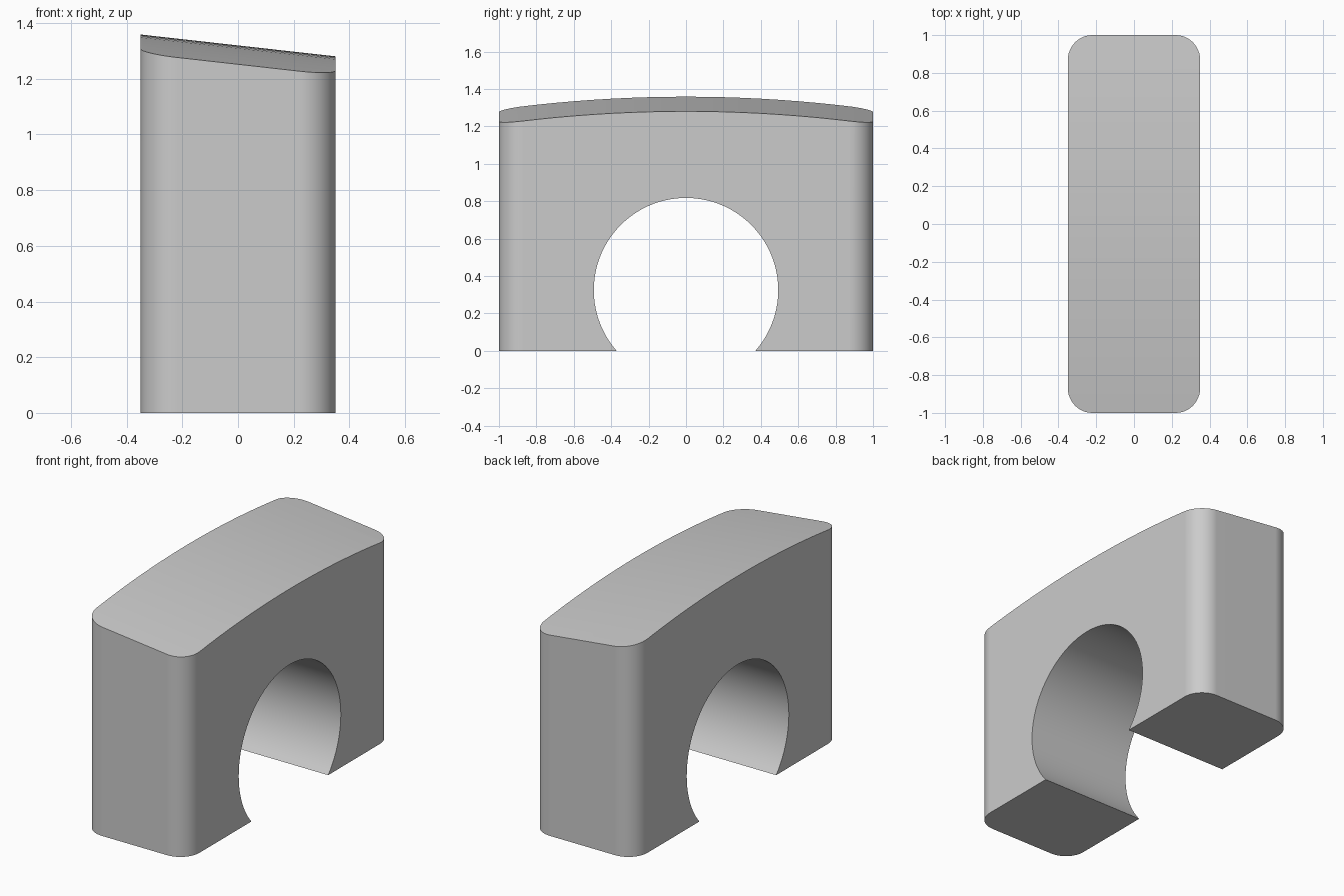
import bpy, bmesh
from math import sin, cos, pi, asin, sqrt

cube = bpy.data.objects.get("Cube")
if cube:
    bpy.data.objects.remove(cube, do_unlink=True)

HALF_W, HALF_L = 0.35, 1.0
CORNER = 0.13
HOLE_R, HOLE_Z = 0.493, 0.325
CROWN_Z, SLOPE, CROWN_R = 1.32, 0.112, 7.4

grey = bpy.data.materials.new("plain grey")
grey.use_nodes = True
colour = (0.6, 0.6, 0.6, 1)
grey.diffuse_color = colour
grey.node_tree.nodes["Principled BSDF"].inputs["Base Color"].default_value = colour


def prism(name, outline, sweep):
    """Extrude a closed planar outline along the sweep vector."""
    bm = bmesh.new()
    face = bm.faces.new([bm.verts.new(p) for p in outline])
    top = bmesh.ops.extrude_face_region(bm, geom=[face])["geom"]
    moved = [v for v in top if isinstance(v, bmesh.types.BMVert)]
    bmesh.ops.translate(bm, verts=moved, vec=sweep)
    bmesh.ops.recalc_face_normals(bm, faces=bm.faces)
    mesh = bpy.data.meshes.new(name)
    bm.to_mesh(mesh)
    bm.free()
    mesh.materials.append(grey)
    obj = bpy.data.objects.new(name, mesh)
    bpy.context.collection.objects.link(obj)
    return obj


# Rounded rectangular column
column = []
n = 12
for i, (sx, sy) in enumerate([(1, 1), (-1, 1), (-1, -1), (1, -1)]):
    for k in range(n + 1):
        a = (i + k / n) * pi / 2
        column.append((sx * (HALF_W - CORNER) + CORNER * cos(a),
                       sy * (HALF_L - CORNER) + CORNER * sin(a), -0.1))
block = prism("arched_block", column, (0, 0, 1.8))

# Side profile: round opening below, shallow crown above
x0, out = -0.5, 1.1
a0 = asin(HOLE_Z / HOLE_R)
side = [(x0, -out, 0)]
for k in range(65):
    a = pi + a0 - (pi + 2 * a0) * k / 64
    side.append((x0, HOLE_R * cos(a), HOLE_Z + HOLE_R * sin(a)))
side.append((x0, out, 0))
for k in range(23):
    y = out - 2 * out * k / 22
    side.append((x0, y, CROWN_Z - CROWN_R + sqrt(CROWN_R ** 2 - y * y)))
profile = prism("side_profile_cutter", side, (1, 0, 0))
for v in profile.data.vertices:      # tilt the crown down towards +x
    if v.co.z > 1:
        v.co.z -= SLOPE * v.co.x
profile.hide_render = True

# Keep only what both shapes share
cut = block.modifiers.new("trim", "BOOLEAN")
cut.operation = "INTERSECT"
cut.solver = "EXACT"
cut.object = profile
bpy.ops.object.select_all(action="DESELECT")
block.select_set(True)
bpy.context.view_layer.objects.active = block
bpy.ops.object.modifier_apply(modifier=cut.name)
bpy.data.objects.remove(profile, do_unlink=True)

bpy.ops.object.shade_smooth_by_angle(angle=pi / 6)
weighted = block.modifiers.new("flat sides", "WEIGHTED_NORMAL")
weighted.keep_sharp = True
